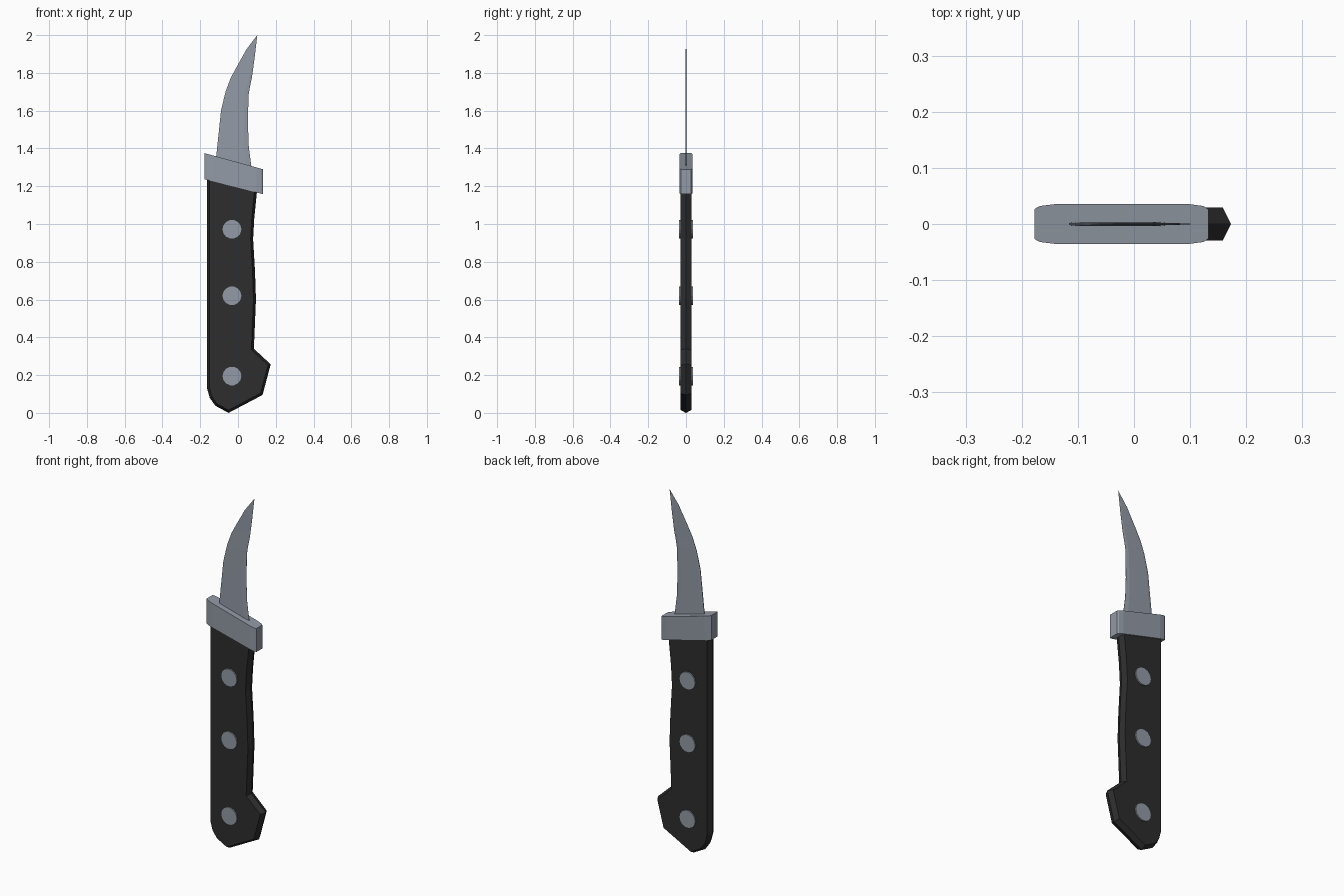
import bpy, bmesh, math
from mathutils import Vector

if "Cube" in bpy.data.objects:
    bpy.data.objects.remove(bpy.data.objects["Cube"])


def material(name, rgb):
    m = bpy.data.materials.new(name)
    m.diffuse_color = (*rgb, 1)
    m.use_nodes = True
    m.node_tree.nodes["Principled BSDF"].inputs["Base Color"].default_value = m.diffuse_color
    return m


steel = material("steel grey", (0.29, 0.325, 0.38))
black = material("handle black", (0.026, 0.026, 0.026))


def loft(name, rings, mat):
    """Skin closed rings of equal length and cap both ends."""
    bm = bmesh.new()
    vs = [[bm.verts.new(p) for p in r] for r in rings]
    n = len(vs[0])
    for a, b in zip(vs, vs[1:]):
        for i in range(n):
            j = (i + 1) % n
            bm.faces.new((a[i], a[j], b[j], b[i]))
    bm.faces.new(vs[0])
    bm.faces.new(vs[-1])
    bmesh.ops.remove_doubles(bm, verts=bm.verts, dist=1e-5)
    bmesh.ops.recalc_face_normals(bm, faces=bm.faces)
    me = bpy.data.meshes.new(name)
    bm.to_mesh(me)
    bm.free()
    me.materials.append(mat)
    ob = bpy.data.objects.new(name, me)
    bpy.context.collection.objects.link(ob)
    return ob


def inset(pts, d):
    """Offset a counter-clockwise outline inwards."""
    out = []
    for i, p in enumerate(pts):
        p = Vector(p)
        a = (p - Vector(pts[i - 1])).normalized()
        b = (Vector(pts[(i + 1) % len(pts)]) - p).normalized()
        na, nb = Vector((-a.y, a.x)), Vector((-b.y, b.x))
        out.append(p + (na + nb) * d / (1 + na.dot(nb)))
    return out


# Handle: outline with a ridged rim, widest at the middle plane
outline = [(-0.165, 1.30), (-0.165, 0.135), (-0.15, 0.08), (-0.12, 0.038),
           (-0.05, 0.0), (0.13, 0.095), (0.173, 0.257), (0.084, 0.34),
           (0.095, 0.6), (0.09, 0.75), (0.08, 0.92), (0.086, 1.03), (0.105, 1.22)]
face = inset(outline, 0.013)
loft("handle", [[(x, y, z) for x, z in o]
                for y, o in ((-0.029, face), (0, outline), (0.029, face))], black)

# Guard: chamfered plan, slanted top and bottom
half = [(-0.177, 0.027), (-0.168, 0.032), (-0.14, 0.0355),
        (0.098, 0.0355), (0.124, 0.032), (0.133, 0.026)]
plan = half + [(x, -y) for x, y in reversed(half)]
loft("guard", [[(x, y, z0 - s * (x + 0.177)) for x, y in plan]
               for z0, s in ((1.237, 0.255), (1.375, 0.275))], steel)

# Blade: thin sections running from back to cutting edge, curving to a tip
stations = [((-0.122, 1.31), (0.078, 1.27)), ((-0.115, 1.36), (0.07, 1.31)),
            ((-0.103, 1.475), (0.057, 1.41)), ((-0.09, 1.6), (0.053, 1.52)),
            ((-0.066, 1.70), (0.055, 1.677)), ((-0.04, 1.77), (0.064, 1.73)),
            ((-0.008, 1.83), (0.074, 1.777)), ((0.045, 1.925), (0.088, 1.88)),
            ((0.099, 1.998), (0.10, 1.995))]
section = [(0, 0.002), (0.08, 0.004), (0.85, 0.004), (1, 0.0005)]
section += [(t, -y) for t, y in reversed(section)]
rings = []
for k, (l, r) in enumerate(stations):
    l, r = Vector(l), Vector(r)
    thin = 1 - 0.75 * k / (len(stations) - 1)
    ring = []
    for t, y in section:
        p = l.lerp(r, t)
        ring.append((p.x, y * thin, p.y))
    rings.append(ring)
rings[-1] = [(0.102, y * 0.1, 2.0) for t, y in section]
loft("blade", rings, steel)

# Rivets: pins through the handle
for i, z in enumerate((0.195, 0.62, 0.972)):
    circle = [(-0.032 + 0.05 * math.cos(a), z + 0.05 * math.sin(a))
              for a in (math.tau * k / 14 for k in range(14))]
    loft(f"rivet_{i + 1}", [[(x, y, w) for x, w in circle]
                            for y in (-0.036, 0.036)], steel)
